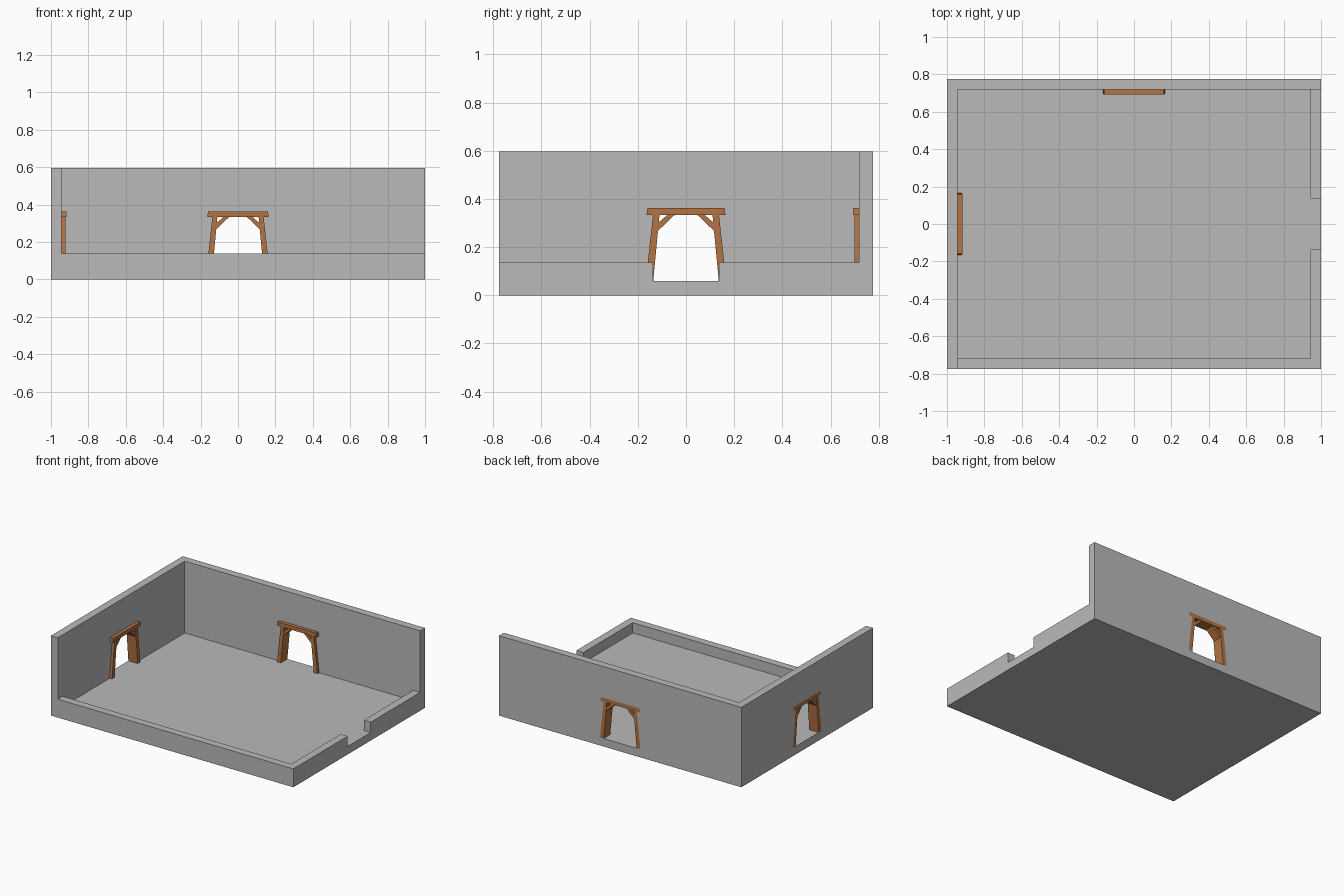
import bpy, bmesh, math
from mathutils import Matrix

if "Cube" in bpy.data.objects:
    bpy.data.objects.remove(bpy.data.objects["Cube"])

W, D, H = 1.0, 0.776, 0.596      # half width, half depth, wall height
T, FLOOR, LOW = 0.057, 0.06, 0.137  # wall thickness, floor top, low wall top
GAP = 0.136                      # half width of the gap in the right wall


def material(name, color):
    mat = bpy.data.materials.new(name)
    mat.diffuse_color = (*color, 1)
    mat.use_nodes = True
    mat.node_tree.nodes["Principled BSDF"].inputs["Base Color"].default_value = mat.diffuse_color
    return mat


wood = material("wood", (0.45, 0.175, 0.06))
stone = material("stone", (0.49, 0.49, 0.49))


def prism(name, profile, y0, y1, matrix=Matrix(), mat=stone):
    """Extrude an (x, z) outline from y0 to y1."""
    bm = bmesh.new()
    face = bm.faces.new([bm.verts.new((x, y0, z)) for x, z in profile])
    ext = bmesh.ops.extrude_face_region(bm, geom=[face])
    verts = [g for g in ext["geom"] if isinstance(g, bmesh.types.BMVert)]
    bmesh.ops.translate(bm, verts=verts, vec=(0, y1 - y0, 0))
    if len(bm.faces) == len(profile) + 1:   # extrusion consumed the start cap
        bm.faces.new([v for v in bm.verts if v not in verts])
    bmesh.ops.recalc_face_normals(bm, faces=bm.faces)
    bm.transform(matrix)
    mesh = bpy.data.meshes.new(name)
    bm.to_mesh(mesh)
    bm.free()
    mesh.materials.append(mat)
    obj = bpy.data.objects.new(name, mesh)
    bpy.context.collection.objects.link(obj)
    return obj


def box(name, x0, x1, y0, y1, z0, z1):
    return prism(name, [(x0, z0), (x1, z0), (x1, z1), (x0, z1)], y0, y1)


def cut(target, cutter):
    mod = target.modifiers.new("cut", "BOOLEAN")
    mod.operation, mod.solver, mod.object = "DIFFERENCE", "EXACT", cutter
    bpy.context.view_layer.objects.active = target
    bpy.ops.object.modifier_apply(modifier=mod.name)
    bpy.data.objects.remove(cutter)


# doorway positions: back wall, and the same one turned onto the left wall
places = {
    "back": Matrix(),
    "left": Matrix.Translation((D - W, 0, 0)) @ Matrix.Rotation(math.pi / 2, 4, "Z"),
}

# timber outlines (right-hand half for post and brace)
post = [(0.167, FLOOR), (0.137, 0.334), (0.110, 0.334), (0.136, FLOOR)]
brace = [(0.118, 0.266), (0.047, 0.334), (0.077, 0.334), (0.118, 0.298)]
lintel = [(-0.164, 0.334), (0.164, 0.334), (0.160, 0.363), (-0.160, 0.363)]

# room shell: floor, two tall walls, two low walls
room = box("room_shell", -W, W, -D, D, 0, H)
cut(room, box("inside", -W + T, W - T, -D + T, D - T, FLOOR, 1))
cut(room, box("above_low_walls", -W + T, 2, -2, D - T, LOW, 1))
cut(room, box("wall_gap", W - 2 * T, 2, -GAP, GAP, FLOOR, 1))
# doorway hole follows the outside of the timber frame
half = [post[0], post[1], lintel[1], lintel[2]]
hole = half + [(-x, z) for x, z in reversed(half)]
for m in places.values():
    cut(room, prism("doorway", hole, D - 2 * T, D + 0.1, m))

# timber door frames, flush outside and proud of the wall inside
INNER = D - T - 0.020
for place, m in places.items():
    prism(place + "_lintel", lintel, INNER - 0.006, D, m, wood)
    for side, s in (("a", -1), ("b", 1)):
        prism(f"{place}_post_{side}", [(s * x, z) for x, z in post], INNER, D, m, wood)
        prism(f"{place}_brace_{side}", [(s * x, z) for x, z in brace],
              INNER + 0.004, D - 0.004, m, wood)
